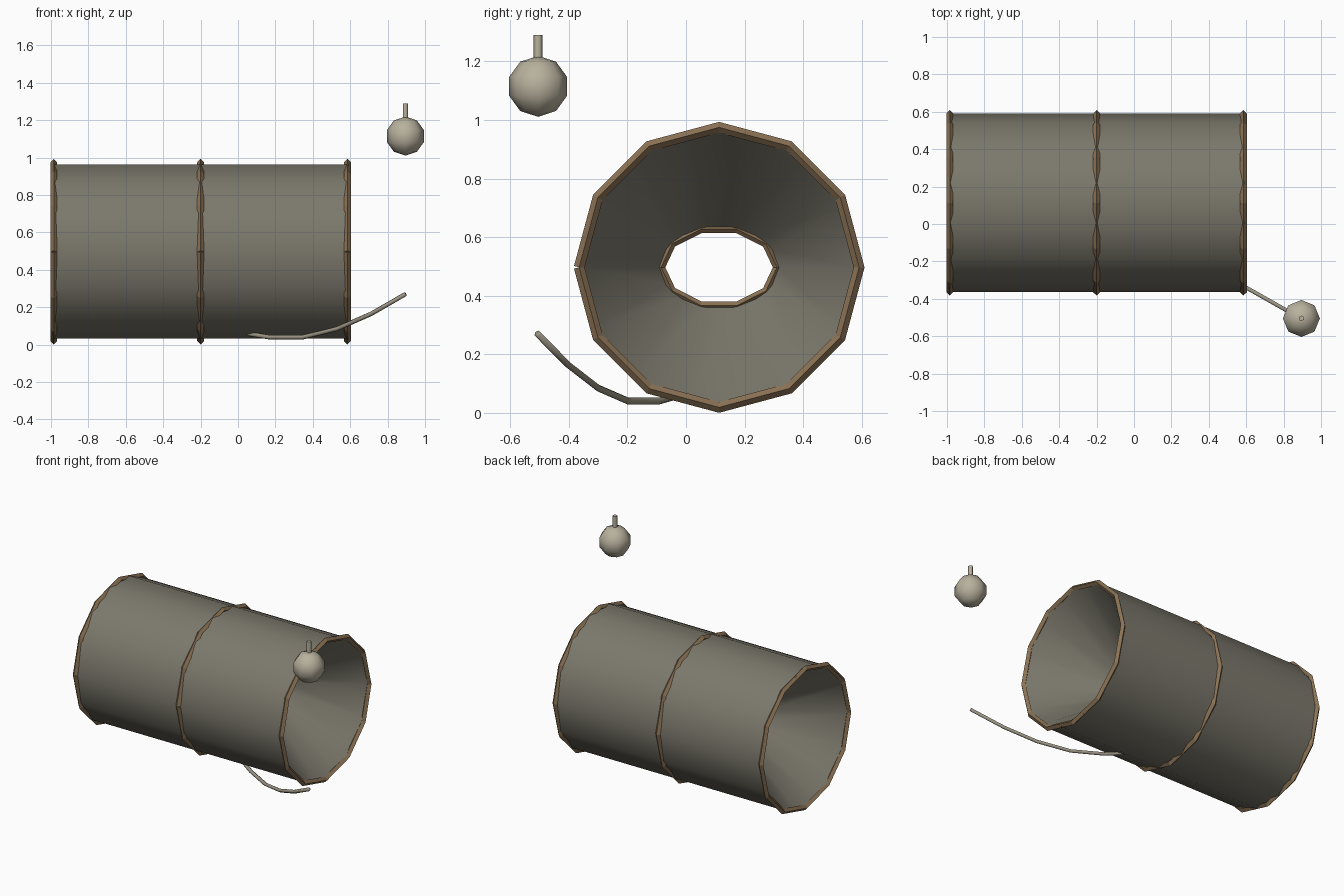
import bpy, bmesh
from math import sin, cos, pi, radians
from mathutils import Matrix, Vector

cube = bpy.data.objects.get("Cube")
if cube:
    bpy.data.objects.remove(cube, do_unlink=True)

CX, CY, CZ = -0.2, 0.113, 0.497   # centre of the drum
HALF = 0.79                       # half its length


def material(name, rgb):
    m = bpy.data.materials.new(name)
    m.use_nodes = True
    m.diffuse_color = (*rgb, 1)
    bsdf = m.node_tree.nodes["Principled BSDF"]
    bsdf.inputs["Base Color"].default_value = (*rgb, 1)
    bsdf.inputs["Roughness"].default_value = 0.8
    return m


NET = material("net_grey", (0.20, 0.19, 0.15))
WOOD = material("hoop_brown", (0.26, 0.17, 0.09))
CORD = material("cord_grey", (0.33, 0.30, 0.23))
FLOAT = material("float_cream", (0.48, 0.44, 0.34))


def add(name, bm, mat, smooth=True):
    me = bpy.data.meshes.new(name)
    bm.to_mesh(me)
    bm.free()
    me.materials.append(mat)
    for p in me.polygons:
        p.use_smooth = smooth
    ob = bpy.data.objects.new(name, me)
    bpy.context.collection.objects.link(ob)
    return ob


def oval(x, ry, rz, sides):
    return [Vector((x, CY + ry * cos(2 * pi * i / sides), CZ + rz * sin(2 * pi * i / sides)))
            for i in range(sides)]


def sleeve(name, start, end):
    """Open skin between two loops with equal point counts."""
    bm = bmesh.new()
    a, b = ([bm.verts.new(p) for p in loop] for loop in (start, end))
    n = len(a)
    for i in range(n):
        j = (i + 1) % n
        bm.faces.new((a[i], a[j], b[j], b[i]))
    return add(name, bm, NET)


def tube(name, points, radius, mat, sides, closed=False, smooth=False):
    """Sweep a regular section along a path with mitred corners."""
    bm = bmesh.new()
    n = len(points)
    normal = (points[1] - points[0]).cross(points[2] - points[1]).normalized()
    rings = []
    for i, p in enumerate(points):
        before = points[i - 1] if closed or i else None
        after = points[(i + 1) % n] if closed or i < n - 1 else None
        t_in = (p - before).normalized() if before else (after - p).normalized()
        t_out = (after - p).normalized() if after else t_in
        tangent = (t_in + t_out).normalized()
        side = tangent.cross(normal) / tangent.dot(t_in)
        rings.append([bm.verts.new(p + radius * (side * cos(2 * pi * k / sides)
                                                 + normal * sin(2 * pi * k / sides)))
                      for k in range(sides)])
    for i in range(n if closed else n - 1):
        a, b = rings[i], rings[(i + 1) % n]
        for k in range(sides):
            m = (k + 1) % sides
            bm.faces.new((a[k], a[m], b[m], b[k]))
    if not closed:
        bm.faces.new(rings[0])
        bm.faces.new(rings[-1])
    bmesh.ops.recalc_face_normals(bm, faces=bm.faces[:])
    return add(name, bm, mat, smooth)


# Drum skin
sleeve("drum_skin", oval(CX - HALF, 0.477, 0.477, 14), oval(CX + HALF, 0.477, 0.477, 14))

# Bent hoops, each with a butt joint at the front
for label, x in (("right", CX - HALF + 0.005), ("middle", CX), ("left", CX + HALF - 0.005)):
    loop = oval(x, 0.478, 0.478, 12)
    loop = loop[6:] + loop[:7]
    tube(label + "_hoop", loop, 0.018, WOOD, 4)

# Funnel entrances, tapering inwards to an oval ring
for label, s in (("right", -1), ("left", 1)):
    mouth, throat = CX + s * HALF, CX + s * (HALF - 0.43)
    sleeve(label + "_funnel", oval(mouth, 0.47, 0.47, 14), oval(throat, 0.2, 0.136, 14))
    tube(label + "_funnel_ring", oval(throat, 0.198, 0.137, 10), 0.013, WOOD, 4, closed=True)

# Sagging cord from the middle of the drum
heights = (0.12, 0.07, 0.04, 0.04, 0.085, 0.165, 0.27)
cord = [Vector((CX + 1.095 * i / 6, CY - 0.62 * i / 6, z)) for i, z in enumerate(heights)]
tube("cord", cord, 0.012, CORD, 6, smooth=True)

# Float with its stem
bm = bmesh.new()
bmesh.ops.create_uvsphere(bm, u_segments=8, v_segments=5, radius=0.104,
                          matrix=Matrix.Translation((0.895, -0.505, 1.115)))
add("float_ball", bm, FLOAT)
bm = bmesh.new()
bmesh.ops.create_cone(bm, cap_ends=True, segments=6, radius1=0.015, radius2=0.015, depth=0.11,
                      matrix=Matrix.Translation((0.895, -0.505, 1.235)))
stem = add("float_stem", bm, FLOAT)
bpy.context.view_layer.objects.active = stem
stem.select_set(True)
bpy.ops.object.shade_smooth_by_angle(angle=radians(65))
